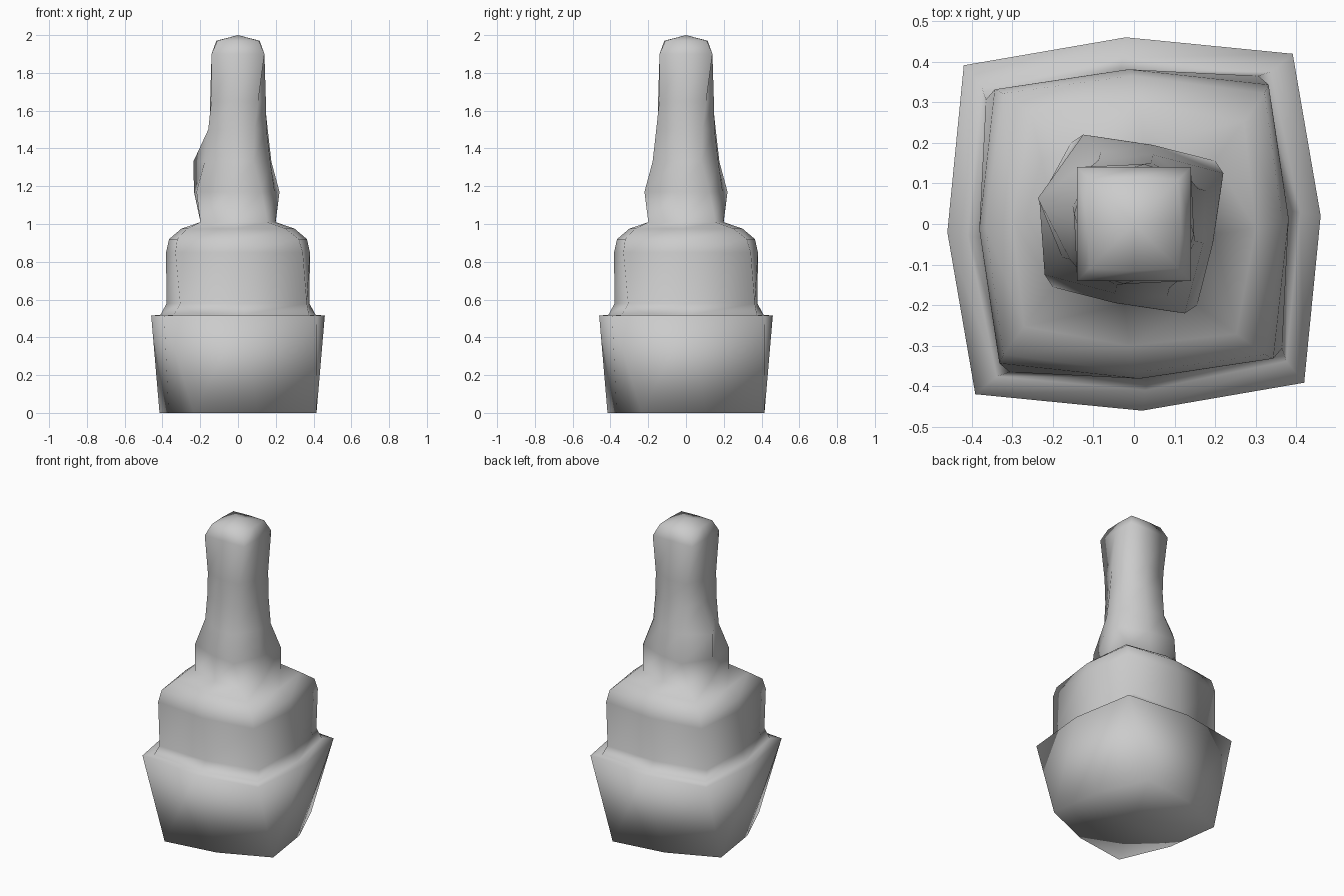
import bpy, bmesh
from math import sin, cos, radians

if "Cube" in bpy.data.objects:
    bpy.data.objects.remove(bpy.data.objects["Cube"])

# Each ring: height, corner radius, corner angle, mid-side radius, mid-side angle
RINGS = [
    (0.00, 0.477, 60.6, 0.382, 16),   # foot
    (0.515, 0.573, 47, 0.46, 2.5),    # ledge rim
    (0.52, 0.505, 48, 0.41, 4),       # inner edge of ledge
    (0.58, 0.476, 50, 0.38, 5),       # drum
    (0.85, 0.477, 46, 0.381, 2),
    (0.92, 0.455, 45, 0.365, 1),      # shoulder
    (0.975, 0.37, 43, 0.30, -2),
    (1.01, 0.253, 38, 0.20, -7),      # neck
    (1.17, 0.253, 29.6, 0.20, -14),
    (1.33, 0.195, 25, 0.177, -15),
    (1.50, 0.18, 29, 0.157, -16),
    (1.65, 0.177, 37, 0.15, -10),
    (1.90, 0.198, 45, 0.14, 0),       # tip
    (1.97, 0.155, 45, 0.115, 0),
]
# Mid-side bump on the left of the neck: ring index -> radius
BUMP = {8: 0.24, 9: 0.245}


def polar(r, deg, z):
    return (r * cos(radians(deg)), r * sin(radians(deg)), z)


bm = bmesh.new()
loops = []
for i, (z, cr, ca, mr, ma) in enumerate(RINGS):
    loop = []
    for k in range(4):
        r = BUMP.get(i, mr) if k == 2 else mr
        loop.append(bm.verts.new(polar(r, 90 * k + ma, z)))
        loop.append(bm.verts.new(polar(cr, 90 * k + ca, z)))
    loops.append(loop)

# Walls between rings
for a, b in zip(loops, loops[1:]):
    for j in range(8):
        n = (j + 1) % 8
        bm.faces.new((a[j], a[n], b[n], b[j]))

# Domed tip and flat base
top = bm.verts.new((0, 0, 2))
base = bm.verts.new((0, 0, 0))
for j in range(8):
    n = (j + 1) % 8
    bm.faces.new((loops[-1][j], loops[-1][n], top))
    bm.faces.new((loops[0][n], loops[0][j], base))

for f in bm.faces:
    f.smooth = True
bmesh.ops.recalc_face_normals(bm, faces=bm.faces)
mesh = bpy.data.meshes.new("twisted_pillar")
bm.to_mesh(mesh)
bm.free()
bpy.context.collection.objects.link(bpy.data.objects.new("twisted_pillar", mesh))
